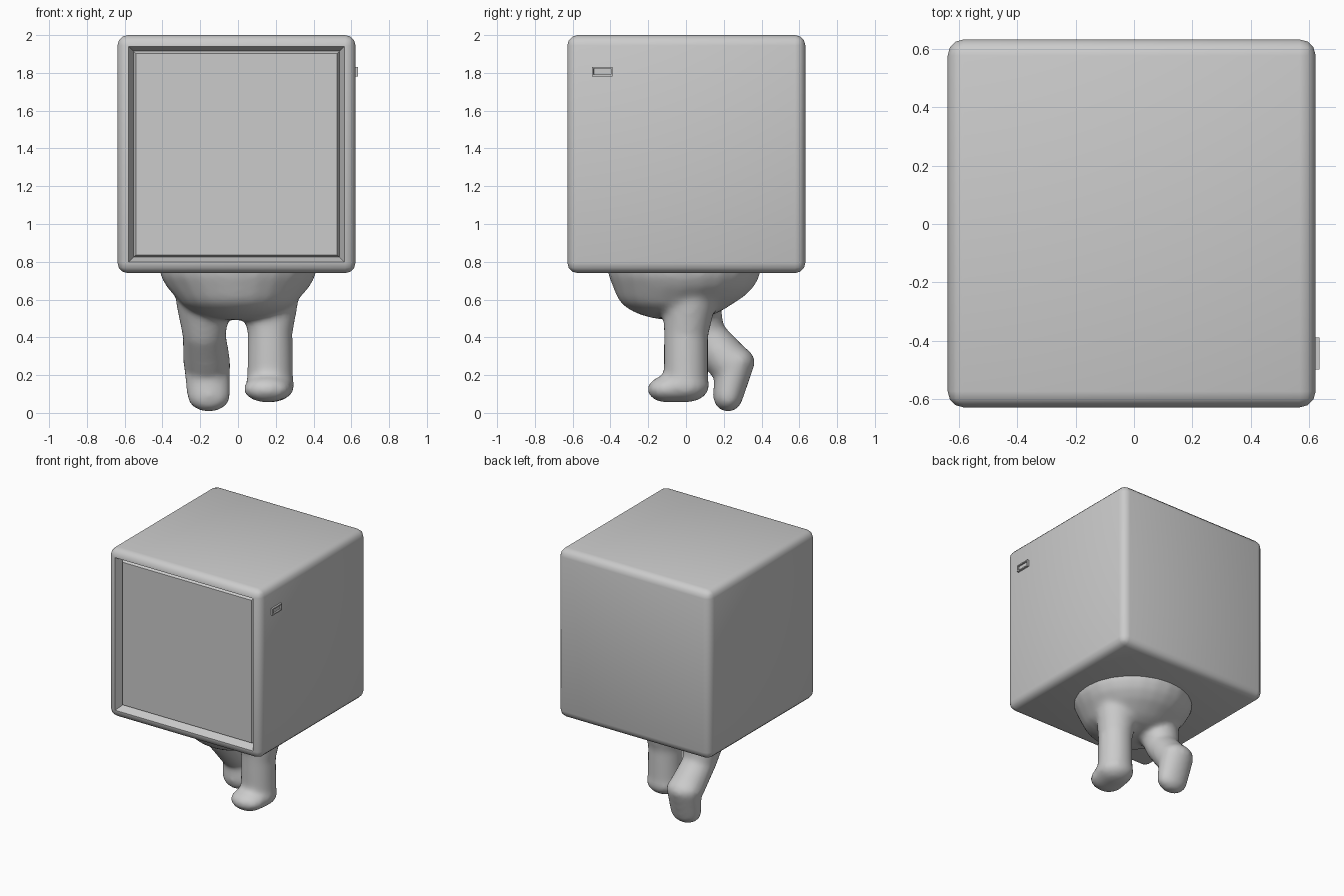
import bpy, bmesh
from mathutils import Vector, Matrix

old = bpy.data.objects.get("Cube")
if old:
    bpy.data.objects.remove(old, do_unlink=True)

grey = bpy.data.materials.new("plain grey")
grey.use_nodes = True
colour = (0.6, 0.6, 0.6, 1)
grey.diffuse_color = colour
grey.node_tree.nodes["Principled BSDF"].inputs["Base Color"].default_value = colour


def finish(name, bm):
    mesh = bpy.data.meshes.new(name)
    bm.to_mesh(mesh)
    bm.free()
    obj = bpy.data.objects.new(name, mesh)
    bpy.context.collection.objects.link(obj)
    mesh.materials.append(grey)
    return obj


def smooth(obj, angle):
    bpy.ops.object.select_all(action='DESELECT')
    obj.select_set(True)
    bpy.context.view_layer.objects.active = obj
    bpy.ops.object.shade_smooth_by_angle(angle=angle)


def box(centre, size):
    bm = bmesh.new()
    place = Matrix.Translation(centre) @ Matrix.Diagonal((*size, 1))
    bmesh.ops.create_cube(bm, size=1, matrix=place)
    return bm


def facing(bm, direction):
    """Largest face that looks along a direction."""
    faces = [f for f in bm.faces if f.normal.dot(Vector(direction)) > 0.99]
    return max(faces, key=lambda f: f.calc_area())


def inset(bm, face, thickness, depth):
    bmesh.ops.inset_region(bm, faces=[face], thickness=thickness, depth=0)
    bmesh.ops.translate(bm, verts=face.verts, vec=face.normal * depth)


# Rounded cabinet with a sloped frame and a raised screen
bm = box((-0.008, 0.002, 1.37), (1.26, 1.26, 1.26))
bmesh.ops.bevel(bm, geom=bm.edges[:], offset=0.055, segments=3,
                profile=0.5, affect='EDGES')
bm.normal_update()
screen = facing(bm, (0, -1, 0))
inset(bm, screen, 0.006, 0)
inset(bm, screen, 0.035, -0.06)
inset(bm, screen, 0.018, 0.025)
cabinet = finish("cabinet", bm)
smooth(cabinet, 0.55)

# Side button with a sunken middle
bm = box((0.625, -0.443, 1.807), (0.022, 0.11, 0.05))
bm.normal_update()
button = facing(bm, (1, 0, 0))
inset(bm, button, 0.012, 0)
inset(bm, button, 0.002, -0.01)
finish("side_button", bm)


def limb(bm, *balls):
    """Chain of hulls, each around two neighbouring ellipsoids."""
    for pair in zip(balls, balls[1:]):
        part = bmesh.new()
        for centre, radii in pair:
            place = Matrix.Translation(centre) @ Matrix.Diagonal((*radii, 1))
            bmesh.ops.create_uvsphere(part, u_segments=24, v_segments=14,
                                      radius=1, matrix=place)
        hull = bmesh.ops.convex_hull(part, input=part.verts[:])
        junk = {v for v in hull["geom_interior"] + hull["geom_unused"]
                if isinstance(v, bmesh.types.BMVert)}
        bmesh.ops.delete(part, geom=list(junk), context='VERTS')
        mesh = bpy.data.meshes.new("limb_part")
        part.to_mesh(mesh)
        part.free()
        bm.from_mesh(mesh)
        bpy.data.meshes.remove(mesh)


# Belly and legs, fused into one soft body
bm = bmesh.new()
limb(bm, ((0, -0.01, 0.87), (0.41, 0.40, 0.20)),
     ((0, -0.01, 0.78), (0.42, 0.41, 0.26)),
     ((0, -0.05, 0.64), (0.33, 0.32, 0.15)))
# Standing left leg
limb(bm, ((0.17, 0.02, 0.60), (0.15, 0.14, 0.15)),
     ((0.17, 0.0, 0.42), (0.118, 0.118, 0.10)),
     ((0.17, 0.0, 0.16), (0.122, 0.118, 0.10)))
limb(bm, ((0.17, 0.0, 0.145), (0.13, 0.125, 0.09)),
     ((0.155, -0.105, 0.125), (0.125, 0.10, 0.07)))
# Right leg kicked back, toes down
limb(bm, ((-0.18, 0.04, 0.60), (0.15, 0.14, 0.15)),
     ((-0.18, 0.09, 0.42), (0.115, 0.115, 0.10)),
     ((-0.165, 0.225, 0.27), (0.125, 0.125, 0.105)))
limb(bm, ((-0.165, 0.26, 0.27), (0.125, 0.105, 0.085)),
     ((-0.155, 0.222, 0.09), (0.115, 0.08, 0.085)))
body = finish("body_and_legs", bm)
remesh = body.modifiers.new("fuse", 'REMESH')
remesh.mode = 'VOXEL'
remesh.voxel_size = 0.018
remesh.use_smooth_shade = True
soften = body.modifiers.new("soften", 'SMOOTH')
soften.factor = 0.5
soften.iterations = 10
